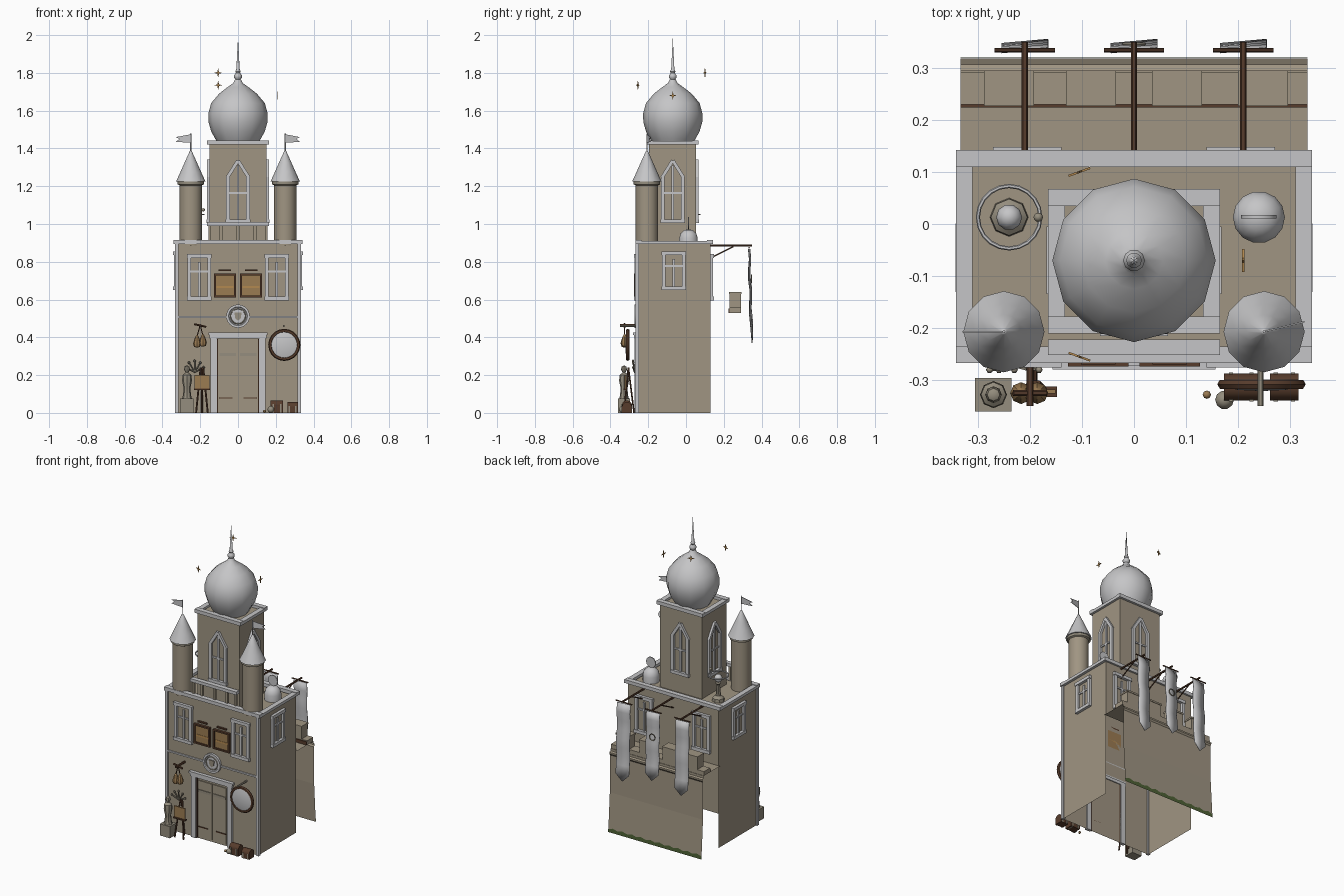
import bpy, bmesh, math
from math import sin, cos, pi, radians
from mathutils import Matrix, Vector

if "Cube" in bpy.data.objects:
    bpy.data.objects.remove(bpy.data.objects["Cube"])


def material(name, rgb):
    m = bpy.data.materials.new(name)
    m.diffuse_color = (*rgb, 1)
    m.use_nodes = True
    m.node_tree.nodes["Principled BSDF"].inputs["Base Color"].default_value = m.diffuse_color
    return m


TAN = material("tan plaster", (0.35, 0.30, 0.225))
GREY = material("pale stone", (0.56, 0.56, 0.57))
BROWN = material("dark wood", (0.095, 0.045, 0.025))
AMBER = material("amber", (0.33, 0.20, 0.085))
MOSS = material("moss green", (0.075, 0.12, 0.035))
GOLD = material("gold", (0.45, 0.25, 0.08))
STATUE = material("weathered stone", (0.30, 0.27, 0.21))


def finish(name, bm, mat, smooth=False):
    me = bpy.data.meshes.new(name)
    bm.to_mesh(me)
    bm.free()
    ob = bpy.data.objects.new(name, me)
    bpy.context.collection.objects.link(ob)
    me.materials.append(mat)
    if smooth:
        bpy.ops.object.select_all(action='DESELECT')
        ob.select_set(True)
        bpy.context.view_layer.objects.active = ob
        bpy.ops.object.shade_smooth_by_angle(angle=radians(40))
    return ob


def box(name, c, s, mat, ang=0.0, tilt=0.0):
    bm = bmesh.new()
    m = (Matrix.Translation(c) @ Matrix.Rotation(ang, 4, 'Z') @ Matrix.Rotation(tilt, 4, 'Y')
         @ Matrix.Diagonal((*s, 1)))
    bmesh.ops.create_cube(bm, size=1, matrix=m)
    return finish(name, bm, mat)


def span(name, x, y, z, mat):
    return box(name, [(a + b) / 2 for a, b in (x, y, z)], [b - a for a, b in (x, y, z)], mat)


def lathe(name, c, profile, mat, n=12, axis=None):
    """Spin (radius, height) points around an axis through c."""
    bm = bmesh.new()
    rot = Vector(axis or (0, 0, 1)).to_track_quat('Z', 'Y').to_matrix()
    rings = [[bm.verts.new(Vector(c) + rot @ Vector((r * cos(2 * pi * i / n), r * sin(2 * pi * i / n), h)))
              for i in range(n)] for r, h in profile]
    for a, b in zip(rings, rings[1:]):
        for i in range(n):
            bm.faces.new((a[i], a[(i + 1) % n], b[(i + 1) % n], b[i]))
    bmesh.ops.remove_doubles(bm, verts=bm.verts, dist=1e-5)
    bmesh.ops.recalc_face_normals(bm, faces=bm.faces)
    return finish(name, bm, mat, True)


def rod(name, a, b, r, mat, n=6):
    a, b = Vector(a), Vector(b)
    d = (b - a).length
    return lathe(name, a, [(0, 0), (r, 0), (r, d), (0, d)], mat, n, b - a)


def ball(name, c, r, mat, n=10, sz=1.0):
    return lathe(name, c, [(r * sin(pi * i / 6), -r * sz * cos(pi * i / 6)) for i in range(7)], mat, n)


def torus(name, c, R, r, mat, axis=None, n=20):
    return lathe(name, c, [(R + r * cos(i * pi / 3), r * sin(i * pi / 3)) for i in range(7)], mat, n, axis)


def sheet(name, pts, mat, depth=0.0, move=(0, 0, 0)):
    bm = bmesh.new()
    f = bm.faces.new([bm.verts.new(Vector(p) + Vector(move)) for p in pts])
    ob = finish(name, bm, mat)
    if depth:
        ob.modifiers.new("thickness", 'SOLIDIFY').thickness = depth
        ob.modifiers["thickness"].offset = 0
    return ob


def wall_box(name, origin, ang, u, z, w, h, d, mat, tilt=0.0):
    """Box lying on a wall: u along the wall, d sticking out of it."""
    o = Vector(origin) + Matrix.Rotation(ang, 3, 'Z') @ Vector((u, -d / 2 + 0.004, 0))
    return box(name, (o.x, o.y, z), (w, d + 0.008, h), mat, ang, tilt)


def window(origin, ang, z0, z1, arched=False):
    hw = 0.053
    top = z1 - 0.09 if arched else z1
    for s in (-1, 1):
        wall_box("window_jamb", origin, ang, s * hw, (z0 + top) / 2, 0.02, top - z0, 0.014, GREY)
        if arched:
            wall_box("window_arch", origin, ang, s * 0.029, z1 - 0.05, 0.018, 0.108, 0.014, GREY, -s * 0.56)
    wall_box("window_sill", origin, ang, 0, z0 + 0.01, 0.13, 0.02, 0.018, GREY)
    if not arched:
        wall_box("window_lintel", origin, ang, 0, z1, 0.132, 0.02, 0.018, GREY)
    wall_box("window_mullion", origin, ang, 0, (z0 + z1) / 2 - 0.01, 0.013, z1 - z0 - 0.04, 0.008, GREY)
    wall_box("window_crossbar", origin, ang, 0, z0 + (top - z0) * 0.65, 0.09, 0.01, 0.007, GREY)


def cornice(name, x0, x1, y0, y1, z0, z1, w):
    for y in (y0, y1 - w):
        span(name, (x0, x1), (y, y + w), (z0, z1), GREY)
    for x in (x0, x1 - w):
        span(name, (x, x + w), (y0 + w, y1 - w), (z0, z1 - 0.004), GREY)


# main house: shell open below and at the lower back
X, YF, YB = 0.325, -0.258, 0.13
sheet("front_wall", [(-X, YF, 0), (X, YF, 0), (X, YF, 0.9), (-X, YF, 0.9)], TAN)
for s in (-1, 1):
    sheet("side_wall", [(s * X, YF, 0), (s * X, YB, 0), (s * X, YB, 0.9), (s * X, YF, 0.9)][::s], TAN)
    span("corner_post", (s * X - 0.009, s * X + 0.009), (YF - 0.009, YF + 0.009), (0, 0.9), GREY)
    window((s * X, -0.065, 0), s * pi / 2, 0.65, 0.845)
    for wall, a in ((YF, 0), (YB, pi)):
        window((s * 0.205, wall, 0), a, 0.595, 0.83)
sheet("back_wall", [(X, YB, 0.53), (-X, YB, 0.53), (-X, YB, 0.9), (X, YB, 0.9)], TAN)
sheet("roof", [(-X, YF, 0.885), (X, YF, 0.885), (X, YB, 0.885), (-X, YB, 0.885)], TAN)
cornice("roof_cornice", -0.342, 0.342, -0.267, 0.142, 0.893, 0.915, 0.032)
span("string_course", (-X, X), (YF - 0.008, YF), (0.502, 0.512), GREY)

# doorway
for s in (-1, 1):
    span("door_post", sorted((s * 0.112, s * 0.145)), (YF - 0.014, YF + 0.006), (0, 0.4), GREY)
    span("door_leaf", sorted((s * 0.002, s * 0.1)), (YF - 0.006, YF), (0.012, 0.375), TAN)
    span("door_edge", sorted((s * 0.106, s * 0.112)), (YF - 0.008, YF), (0, 0.39), BROWN)
    span("door_band", sorted((s * 0.01, s * 0.098)), (YF - 0.01, YF), (0.302, 0.318), STATUE)
    span("door_hinge", sorted((s * 0.03, s * 0.1)), (YF - 0.01, YF), (0.075, 0.081), BROWN)
span("door_lintel", (-0.15, 0.15), (YF - 0.016, YF + 0.006), (0.393, 0.413), GREY)
span("door_cap", (-0.157, 0.157), (YF - 0.022, YF), (0.413, 0.425), GREY)

# medallion
FY = (0, -1, 0)
lathe("medallion", (0, YF, 0.512), [(0.062, 0), (0.062, 0.014), (0.05, 0.014), (0.047, 0.008), (0, 0.008)], GREY, 24, FY)
torus("medallion_ring", (0, YF - 0.01, 0.512), 0.04, 0.003, STATUE, FY)
sheet("medallion_shield", [(-0.02, 0, 0.02), (-0.014, 0, -0.012), (0, 0, -0.025), (0.014, 0, -0.012), (0.02, 0, 0.02)],
      STATUE, 0.008, (0, YF - 0.01, 0.512))

# pictures
for s in (-1, 1):
    x = s * 0.069
    span("picture_canvas", (x - 0.05, x + 0.05), (YF - 0.008, YF), (0.62, 0.73), AMBER)
    span("picture_stripe", (x - 0.045, x + 0.045), (YF - 0.01, YF), (0.66, 0.672), GOLD)
    for d in (-1, 1):
        box("picture_frame", (x + d * 0.053, YF - 0.008, 0.675), (0.01, 0.016, 0.126), BROWN)
        box("picture_frame", (x, YF - 0.008, 0.675 + d * 0.058), (0.116, 0.016, 0.01), BROWN)
    span("picture_rail", (x - 0.033, x + 0.033), (YF - 0.012, YF), (0.752, 0.76), BROWN)

# central tower with onion dome
CY = -0.07
span("tower", (-0.15, 0.15), (CY - 0.127, CY + 0.122), (0.885, 1.425), TAN)
cornice("tower_cornice", -0.165, 0.165, CY - 0.14, CY + 0.137, 1.42, 1.443, 0.032)
for k, (x, y) in enumerate(((0, CY - 0.127), (0.15, CY), (0, CY + 0.122), (-0.15, CY))):
    window((x, y, 0), k * pi / 2, 1.005, 1.34, True)
lathe("onion_dome", (0, CY, 0), [(0.105, 1.425), (0.12, 1.45), (0.142, 1.49), (0.156, 1.54), (0.157, 1.585), (0.142, 1.64),
      (0.1, 1.69), (0.055, 1.725), (0.026, 1.745), (0.016, 1.765)], GREY, 12)
lathe("dome_spire", (0, CY, 0), [(0.016, 1.755), (0.013, 1.765), (0.021, 1.775), (0.021, 1.787), (0.011, 1.80), (0.015, 1.807),
      (0.009, 1.82), (0, 1.985)], GREY, 10)
span("balcony_rail", (-0.165, 0.165), (-0.252, -0.222), (0.99, 1.01), GREY)
for x in (-0.15, -0.09, 0, 0.09, 0.15):
    box("baluster", (x, -0.237, 0.95), (0.014, 0.014, 0.1), TAN)

# front turrets with pennants
for s, turn in ((-1, pi), (1, radians(14))):
    c = (s * 0.25, -0.207, 0)
    lathe("turret", c, [(0.06, 0.885), (0.06, 1.215)], TAN, 12)
    lathe("turret_ring", c, [(0.06, 1.205), (0.07, 1.21), (0.07, 1.228), (0.06, 1.23)], STATUE, 12)
    lathe("turret_roof", c, [(0, 1.225), (0.078, 1.225), (0.055, 1.275), (0.033, 1.325), (0.006, 1.385), (0, 1.39)], GREY, 12)
    rod("pennant_pole", (c[0], c[1], 1.38), (c[0], c[1], 1.48), 0.003, GREY)
    dx, dy = 0.08 * cos(turn), 0.08 * sin(turn)
    sheet("pennant", [(0, 0, 1.475), (dx, dy, 1.46), (dx * .75, dy * .75, 1.45), (dx, dy, 1.435), (0, 0, 1.43)], GREY, 0.003, c)

# roof instruments
lathe("observatory", (0.24, 0.013, 0), [(0.05, 0.885), (0.05, 0.925), (0.043, 0.95), (0.025, 0.967), (0, 0.973)], GREY, 14)
rod("dish", (0.24, 0.011, 1.005), (0.24, 0.017, 1.005), 0.034, GREY, 14)
lathe("armillary_stand", (-0.24, 0.013, 0), [(0, 0.885), (0.037, 0.885), (0.035, 0.905), (0.016, 0.92), (0.01, 0.99), (0.018, 1.0), (0, 1.01)], STATUE, 8)
ball("armillary_globe", (-0.24, 0.013, 1.03), 0.025, GREY)
torus("armillary_ring", (-0.24, 0.013, 1.05), 0.06, 0.004, GREY)
ball("armillary_moon", (-0.184, 0.013, 1.075), 0.009, STATUE)

# rampart behind the house
prof = [(YB, 0.53), (0.295, 0.53), (0.295, 0.515), (0.307, 0.51), (0.307, 0.5), (0.3, 0.49), (0.302, 0.25), (0.318, 0)]
bm = bmesh.new()
rows = [[bm.verts.new((x, y, z)) for y, z in prof] for x in (-0.333, 0.333)]
for i in range(len(prof) - 1):
    bm.faces.new((rows[0][i], rows[0][i + 1], rows[1][i + 1], rows[1][i]))
finish("rampart", bm, TAN)
span("parapet", (-0.333, 0.333), (0.23, 0.292), (0.53, 0.557), TAN)
for x in (-0.24, -0.083, 0.083, 0.248):
    span("merlon", (x - 0.045, x + 0.045), (0.23, 0.292), (0.55, 0.64), TAN)
    span("merlon_cap", (x - 0.048, x + 0.048), (0.227, 0.295), (0.63, 0.641), TAN)
span("walkway_rail", (-0.333, 0.333), (0.224, 0.23), (0.53, 0.552), BROWN)
sheet("moss", [(-0.333, 0.32, 0), (0.333, 0.32, 0)] +
      [(0.333 - i * 0.0333, 0.319, 0.02 + 0.009 * (i % 2)) for i in range(21)], MOSS)

# banners on poles
for x, low in ((-0.21, 0.39), (0, 0.43), (0.21, 0.37)):
    rod("banner_pole", (x, YB, 0.885), (x, 0.35, 0.885), 0.006, BROWN)
    rod("banner_brace", (x, YB, 0.82), (x, 0.25, 0.88), 0.004, BROWN)
    rod("banner_crossbar", (x - 0.058, 0.334, 0.875), (x + 0.058, 0.334, 0.875), 0.004, BROWN)
    bm = bmesh.new()
    last = None
    for i in range(9):
        z = 0.868 - (0.868 - low - 0.045) * i / 8
        y = 0.336 + 0.012 * i / 8 + 0.004 * sin(i * 1.8)
        row = [bm.verts.new((x + u * 0.045, y + 0.004 * u, z - (0.045 if i == 8 and u == 0 else 0))) for u in (-1, 0, 1)]
        if last:
            for k in (0, 1):
                bm.faces.new((last[k], last[k + 1], row[k + 1], row[k]))
        last = row
    finish("banner", bm, GREY, True).modifiers.new("cloth", 'SOLIDIFY').thickness = 0.004
torus("banner_emblem", (0, 0.346, 0.71), 0.02, 0.003, STATUE, (0, 1, 0))

# hanging round sign and hams
rod("sign_bracket", (0.243, YF, 0.46), (0.243, -0.35, 0.46), 0.006, STATUE)
lathe("sign_disc", (0.245, -0.305, 0.36), [(0, -0.006), (0.07, -0.006), (0.07, 0.008), (0.045, 0.014), (0, 0.016)], GREY, 20, FY)
torus("sign_rim", (0.245, -0.308, 0.36), 0.075, 0.01, BROWN, FY)
rod("ham_bracket", (-0.2, YF, 0.465), (-0.2, -0.35, 0.465), 0.007, BROWN)
rod("ham_bar", (-0.232, -0.325, 0.47), (-0.168, -0.325, 0.455), 0.006, BROWN)
for x, z in ((-0.217, 0.345), (-0.186, 0.35)):
    lathe("ham", (x, -0.325, z), [(0, 0), (0.016, 0.005), (0.021, 0.022), (0.013, 0.048), (0.005, 0.065), (0, 0.07)], AMBER, 8)
    rod("ham_string", (x, -0.325, z + 0.06), (-0.2, -0.325, 0.465), 0.003, BROWN)

# statue on a plinth, and a dried branch beside it
span("plinth", (-0.306, -0.235), (-0.36, -0.296), (0, 0.075), STATUE)
lathe("statue", (-0.27, -0.328, 0), [(0.026, 0.075), (0.022, 0.09), (0.018, 0.13), (0.026, 0.17), (0.024, 0.2), (0.008, 0.213),
      (0.016, 0.23), (0.012, 0.245), (0, 0.252)], STATUE, 8)
for i in range(5):
    a = pi * (0.1 + 0.2 * i)
    tip = (-0.23 + 0.05 * cos(a), -0.28, 0.225 + 0.05 * sin(a))
    rod("branch", (-0.23, -0.272, 0.215), tip, 0.004, STATUE, 5)
    ball("bud", tip, 0.007, STATUE, 6)

# easel
for a, b in ((-0.222, -0.198), (-0.16, -0.184)):
    rod("easel_leg", (a, -0.328, 0), (b, -0.305, 0.24), 0.005, BROWN)
rod("easel_leg", (-0.19, -0.275, 0), (-0.19, -0.305, 0.24), 0.005, BROWN)
box("easel_tray", (-0.19, -0.322, 0.125), (0.085, 0.02, 0.008), BROWN)
box("easel_canvas", (-0.19, -0.322, 0.165), (0.078, 0.008, 0.07), AMBER)

# chests and pots
for x, y, w, h in ((0.206, -0.313, 0.066, 0.068), (0.289, -0.313, 0.055, 0.052)):
    span("chest", (x - w / 2, x + w / 2), (y - 0.025, y + 0.025), (0, h * 0.65), BROWN)
    lathe("chest_lid", (x - w / 2, y, h * 0.6), [(0, 0), (0.026, 0), (0.026, w), (0, w)], BROWN, 12, (1, 0, 0))
    for d in (-0.3, 0.3):
        span("chest_strap", (x + d * w - 0.004, x + d * w + 0.004), (y - 0.028, y + 0.028), (0, h * 0.68), STATUE)
ball("pot", (0.174, -0.338, 0.018), 0.018, STATUE)
ball("pebble", (0.14, -0.328, 0.008), 0.008, AMBER, 8)

# floating stars
for c, ang in (((-0.105, 0.1, 1.8), 0.35), ((-0.105, -0.255, 1.735), -0.35), ((0.21, -0.07, 1.68), pi / 2)):
    pts = []
    for i in range(8):
        r = 0.006 if i % 2 else 0.022
        u = r * cos(i * pi / 4)
        pts.append((u * cos(ang), u * sin(ang), r * sin(i * pi / 4)))
    sheet("star", pts, GOLD, 0.004, c)
